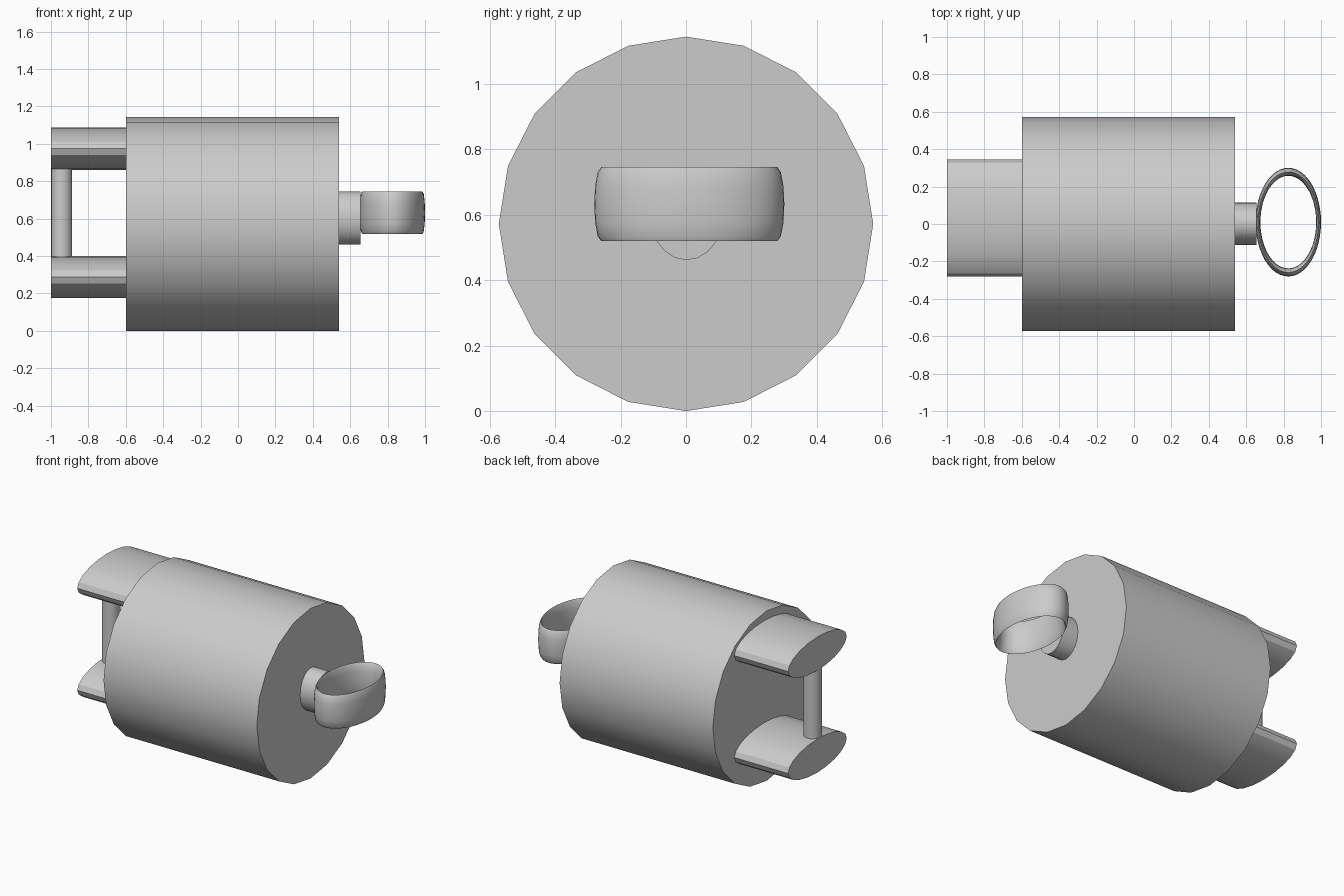
import bpy
import math

cube = bpy.data.objects.get("Cube")
if cube:
    bpy.data.objects.remove(cube, do_unlink=True)

GREY = (0.6, 0.6, 0.6, 1.0)
grey = bpy.data.materials.new("plain grey")
grey.use_nodes = True
grey.diffuse_color = GREY
grey.node_tree.nodes["Principled BSDF"].inputs["Base Color"].default_value = GREY


def finish(name, scale):
    """Name, scale, colour and smooth the active object."""
    obj = bpy.context.object
    obj.name = name
    obj.scale = scale
    bpy.ops.object.transform_apply(location=False, rotation=True, scale=True)
    obj.data.materials.append(grey)
    bpy.ops.object.shade_smooth_by_angle(angle=math.radians(30))
    return obj


def rod_x(name, x0, x1, y, z, half_y, half_z):
    """Twenty-sided elliptical rod running along x."""
    bpy.ops.mesh.primitive_cylinder_add(
        vertices=20, radius=1, depth=1,
        location=((x0 + x1) / 2, y, z), rotation=(0, math.pi / 2, 0))
    return finish(name, (half_z, half_y, x1 - x0))


# Main drum
rod_x("body", -0.6, 0.54, 0, 0.572, 0.572, 0.572)

# Two flattened prongs
for name, z in (("upper_prong", 0.974), ("lower_prong", 0.288)):
    rod_x(name, -1.0, -0.59, 0.032, z, 0.312, 0.113)

# Upright pin joining the prongs
bpy.ops.mesh.primitive_cylinder_add(
    vertices=20, radius=1, depth=1, location=(-0.943, 0, 0.631))
finish("pin", (0.056, 0.056, 0.6))

# Neck holding the ring
rod_x("neck", 0.53, 0.655, 0.002, 0.603, 0.113, 0.142)

# Oval ring, a tall thin torus
bpy.ops.mesh.primitive_torus_add(
    major_segments=48, minor_segments=12, major_radius=1, minor_radius=0.08,
    location=(0.825, 0.01, 0.632))
finish("ring", (0.162, 0.269, 0.113 / 0.08))
